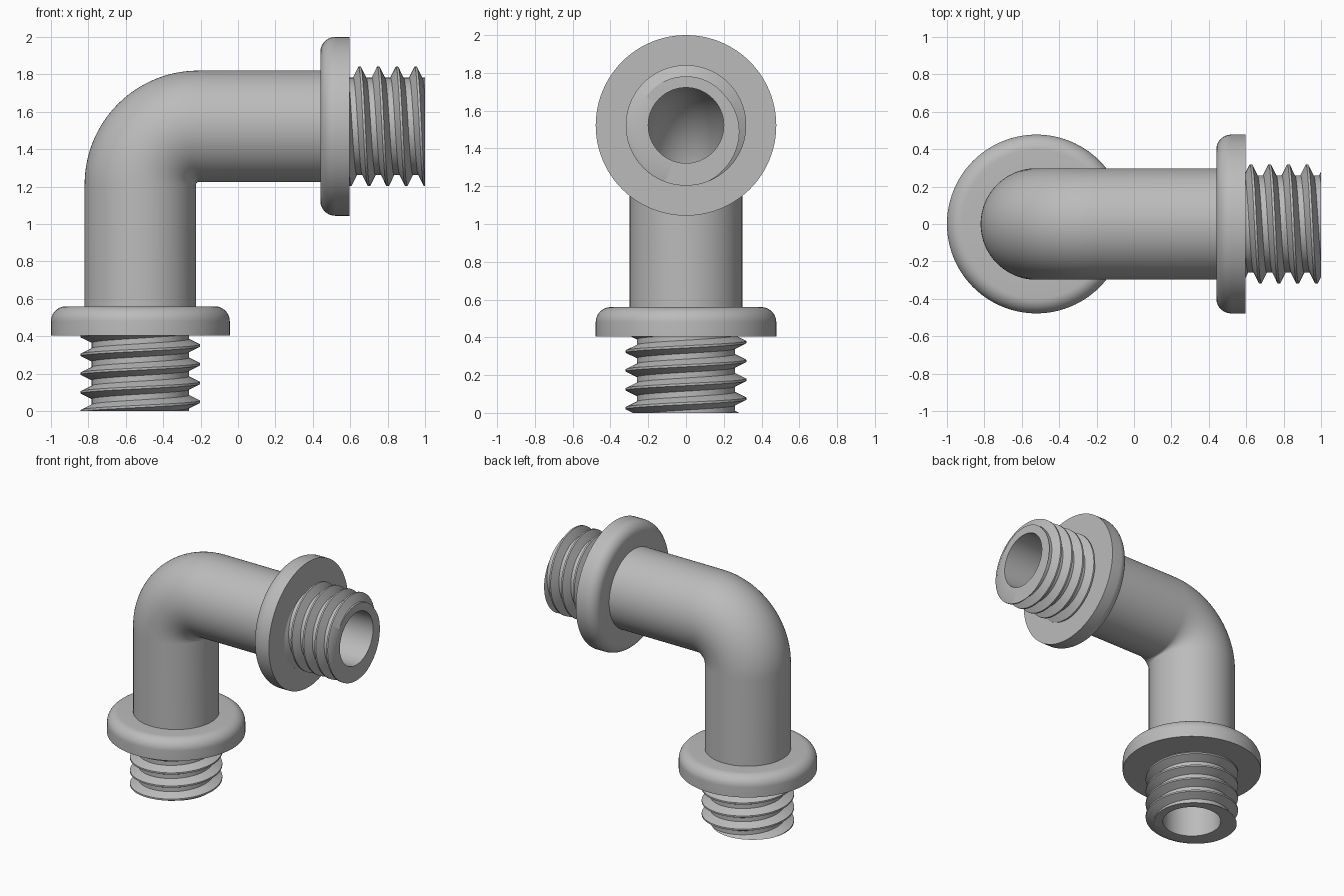
import bpy, bmesh
from math import sin, cos, pi, tau
from mathutils import Vector, Matrix

cube = bpy.data.objects.get("Cube")
if cube:
    bpy.data.objects.remove(cube, do_unlink=True)

grey = bpy.data.materials.new("pipe grey")
grey.use_nodes = True
colour = (0.5, 0.5, 0.5, 1)
grey.diffuse_color = colour
grey.node_tree.nodes["Principled BSDF"].inputs["Base Color"].default_value = colour

SEG = 96                       # sides around every round part
AXIS_X, AXIS_Z = -0.522, 1.522  # centre lines of the two legs
BEND = 0.31                    # bend radius of the centre line
PIPE, BORE, FLANGE = 0.298, 0.2, 0.478
SHOULDER, COLLAR_TOP = 0.405, 0.56
PITCH, CREST, ROOT = 0.1, 0.319, 0.26
angles = [tau * i / SEG for i in range(SEG + 1)]


def surface(name, rows, matrix=Matrix(), flip=False):
    """Skin rows of points into one smooth, welded surface."""
    bm = bmesh.new()
    grid = [[bm.verts.new(p) for p in row] for row in rows]
    for low, high in zip(grid, grid[1:]):
        for i in range(SEG):
            bm.faces.new((low[i], low[i + 1], high[i + 1], high[i]))
    bmesh.ops.remove_doubles(bm, verts=bm.verts, dist=0.00005)
    if flip:
        bmesh.ops.reverse_faces(bm, faces=bm.faces)
    mesh = bpy.data.meshes.new(name)
    bm.to_mesh(mesh)
    bm.free()
    mesh.materials.append(grey)
    obj = bpy.data.objects.new(name, mesh)
    bpy.context.collection.objects.link(obj)
    obj.matrix_world = matrix
    bpy.ops.object.select_all(action='DESELECT')
    obj.select_set(True)
    bpy.context.view_layer.objects.active = obj
    bpy.ops.object.shade_smooth_by_angle(angle=pi / 6)


def ring(r, z):
    return [(r * cos(a), r * sin(a), z) for a in angles]


def elbow(name, radius, start, flip=False):
    """Tube along the bent centre line, starting a given distance from each end."""
    centre = Vector((AXIS_X + BEND, 0, AXIS_Z - BEND))
    stations = [(Vector((AXIS_X, 0, start)), 0)]
    for k in range(33):
        a = pi / 2 * k / 32
        stations.append((centre - BEND * Vector((cos(a), 0, -sin(a))), a))
    stations.append((Vector((1 - start, 0, AXIS_Z)), pi / 2))
    rows = [[p + radius * Vector((cos(t) * cos(a), sin(t), -cos(t) * sin(a)))
             for t in angles] for p, a in stations]
    surface(name, rows, flip=flip)


def thread_radius(angle, z):
    """Trapezoid tooth profile wound as a right-hand helix."""
    d = abs((z - PITCH * angle / tau) % PITCH - PITCH / 2)
    return CREST + (ROOT - CREST) * min(max((d - 0.006) / 0.029, 0), 1)


def thread_rows():
    rows = [ring(BORE, 0)]     # end face starts at the bore
    for turn in range(-2, 5):
        for offset in (-0.006, 0.006, 0.035, 0.065):
            row = []
            for a in angles:
                z = PITCH * (turn + 0.5 + a / tau) + offset
                z = min(max(z, 0), SHOULDER + 0.005)
                r = thread_radius(a, z)
                row.append((r * cos(a), r * sin(a), z))
            rows.append(row)
    return rows


def flange_rows():
    round_r = 0.08
    profile = [(0.25, SHOULDER), (FLANGE, SHOULDER)]
    for k in range(11):
        a = pi / 2 * k / 10
        profile.append((FLANGE - round_r + round_r * cos(a),
                        COLLAR_TOP - round_r + round_r * sin(a)))
    profile.append((PIPE - 0.01, COLLAR_TOP))
    return [ring(r, z) for r, z in profile]


# Bent pipe and the bore through it
elbow("elbow_pipe", PIPE, COLLAR_TOP - 0.01)
elbow("inner_bore", BORE, 0, flip=True)

# Flange and threaded end on each leg
lower = Matrix.Translation((AXIS_X, 0, 0))
side = Matrix.Translation((1, 0, AXIS_Z)) @ Matrix.Rotation(-pi / 2, 4, 'Y')
for leg, matrix in (("lower", lower), ("side", side)):
    surface(leg + "_flange", flange_rows(), matrix)
    surface(leg + "_threaded_end", thread_rows(), matrix)
